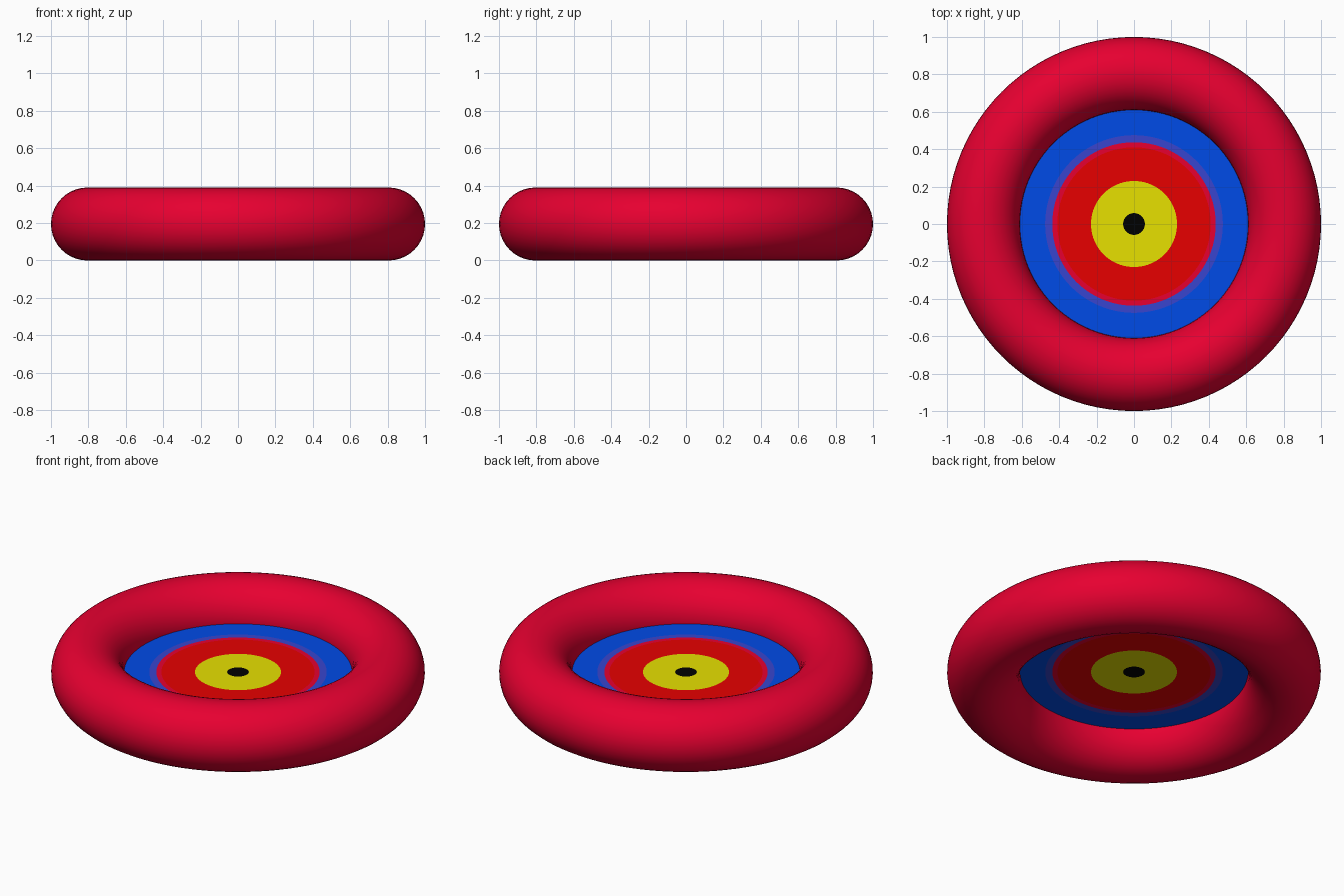
import bpy, bmesh, math

if "Cube" in bpy.data.objects:
    bpy.data.objects.remove(bpy.data.objects["Cube"])

SEG = 96
MAJOR, MINOR = 0.805, 0.195


def material(name, rgb):
    """Flat colour in linear values."""
    m = bpy.data.materials.new(name)
    m.diffuse_color = (*rgb, 1)
    m.use_nodes = True
    m.node_tree.nodes["Principled BSDF"].inputs["Base Color"].default_value = m.diffuse_color
    return m


crimson = material("crimson", (0.8, 0.0, 0.03))
black = material("black", (0.0, 0.0, 0.0))
yellow = material("yellow", (0.8, 0.75, 0.0))
red = material("red", (0.8, 0.0, 0.0))
violet = material("violet_blue", (0.04, 0.06, 0.62))
blue = material("blue", (0.0, 0.07, 0.8))

# Outer ring
bpy.ops.mesh.primitive_torus_add(major_radius=MAJOR, minor_radius=MINOR,
                                 major_segments=SEG, minor_segments=40,
                                 location=(0, 0, MINOR))
ring = bpy.context.object
ring.name = "outer_ring"
ring.data.materials.append(crimson)
bpy.ops.object.shade_smooth()

# Target disc: flat sheet across the middle, one colour per concentric band
bands = [(0.058, black), (0.23, yellow), (0.41, red),
         (0.437, crimson), (0.475, violet), (0.62, blue)]
bm = bmesh.new()
previous = None
for i, (radius, _) in enumerate(bands):
    loop = [bm.verts.new((radius * math.cos(2 * math.pi * k / SEG),
                          radius * math.sin(2 * math.pi * k / SEG), MINOR))
            for k in range(SEG)]
    if previous is None:
        bm.faces.new(loop).material_index = i
    else:
        for k in range(SEG):
            n = (k + 1) % SEG
            bm.faces.new((previous[k], loop[k], loop[n], previous[n])).material_index = i
    previous = loop
mesh = bpy.data.meshes.new("target_disc")
bm.to_mesh(mesh)
bm.free()
for _, m in bands:
    mesh.materials.append(m)
disc = bpy.data.objects.new("target_disc", mesh)
bpy.context.collection.objects.link(disc)
